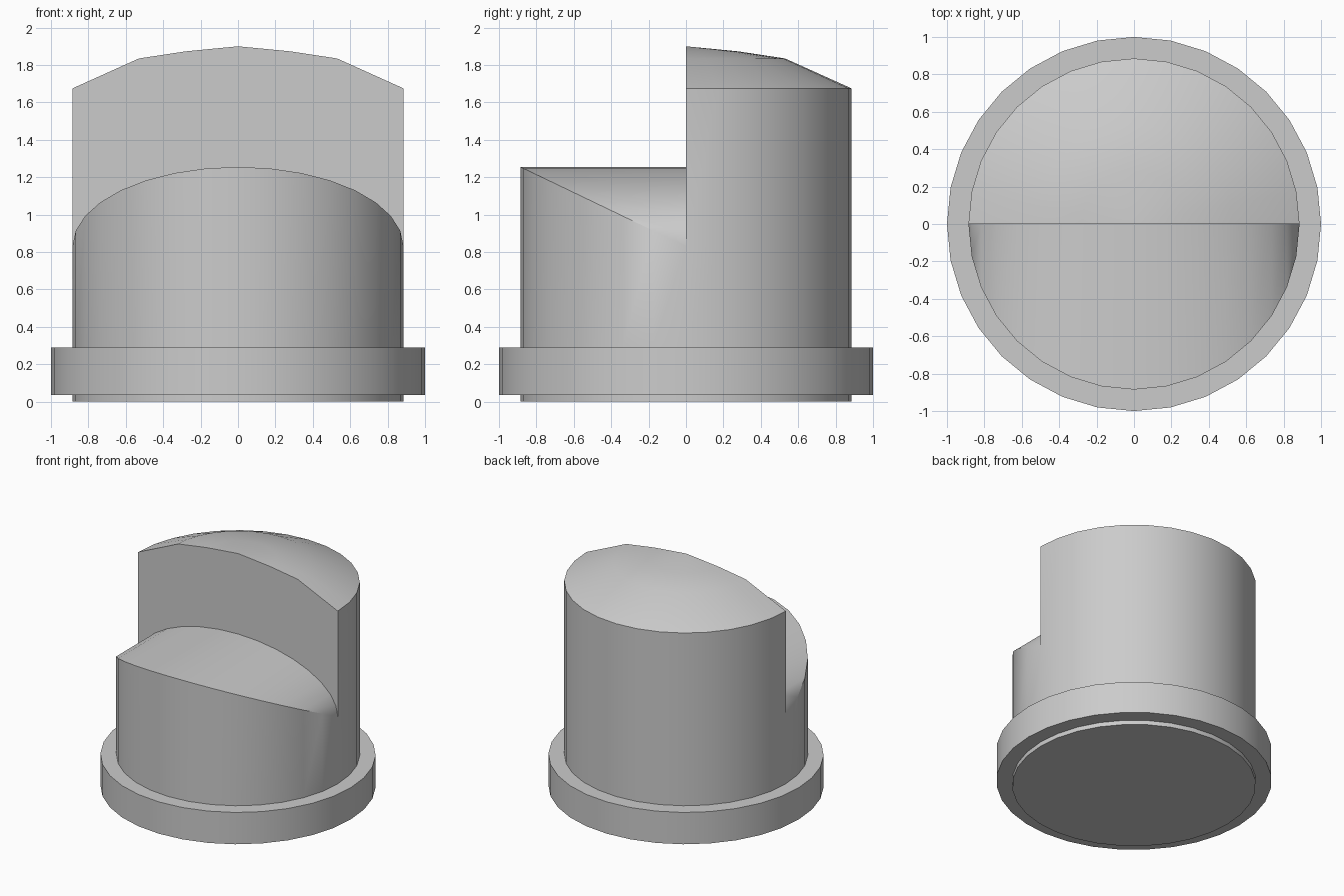
import bpy, bmesh
from math import sin, cos, sqrt, tau

if "Cube" in bpy.data.objects:
    bpy.data.objects.remove(bpy.data.objects["Cube"])

SEG = 32
R = 0.885            # body radius
RIM_TOP = 0.29       # top of the flange


def ring_point(i, r, z):
    a = tau * i / SEG
    return (r * cos(a), r * sin(a), z)


def add_face(bm, points):
    bm.faces.new([bm.verts.new(p) for p in points])


def lathe(bm, profile, first, last):
    """Sweep an (r, z) profile through segments first..last."""
    for i in range(first, last):
        for (r0, z0), (r1, z1) in zip(profile, profile[1:]):
            pts = [ring_point(i, r0, z0)]
            if r0 > 0:
                pts.append(ring_point(i + 1, r0, z0))
            if r1 > 0:
                pts.append(ring_point(i + 1, r1, z1))
            pts.append(ring_point(i, r1, z1))
            add_face(bm, pts)


def finish(bm, name):
    bmesh.ops.remove_doubles(bm, verts=bm.verts, dist=1e-4)
    mesh = bpy.data.meshes.new(name)
    bm.to_mesh(mesh)
    bm.free()
    obj = bpy.data.objects.new(name, mesh)
    bpy.context.collection.objects.link(obj)
    bpy.ops.object.select_all(action='DESELECT')
    obj.select_set(True)
    bpy.context.view_layer.objects.active = obj
    bpy.ops.object.shade_smooth_by_angle(angle=0.55)
    return obj


# Flanged base with closed underside
bm = bmesh.new()
add_face(bm, [ring_point(-i, R, 0) for i in range(SEG)])
lathe(bm, [(R, 0), (R, 0.035), (1, 0.035), (1, RIM_TOP), (R, RIM_TOP)], 0, SEG)
finish(bm, "flanged_base")

# Stepped body: domed back half, barrel-topped front half
bm = bmesh.new()
dome = [(R, 1.675), (0.53, 1.835), (0.28, 1.873), (0, 1.90)]
lathe(bm, [(R, RIM_TOP), (R, 0.83)] + dome, 0, SEG // 2)


def step_height(x):
    return 0.83 + 0.425 * sqrt(max(0, 1 - (x / R) ** 2))


step_edge = []
for i in range(SEG // 2, SEG):
    (x0, y0, _), (x1, y1, _) = ring_point(i, R, 0), ring_point(i + 1, R, 0)
    h0, h1 = step_height(x0), step_height(x1)
    # curved front wall and step top
    add_face(bm, [(x0, y0, RIM_TOP), (x1, y1, RIM_TOP), (x1, y1, h1), (x0, y0, h0)])
    top = [(x0, y0, h0), (x1, y1, h1), (x1, 0, h1), (x0, 0, h0)]
    if i == SEG // 2:
        top.pop(0)
    elif i == SEG - 1:
        top.pop(1)
    add_face(bm, top)
    step_edge.append((x0, 0, h0))
step_edge.append((R, 0, step_height(R)))

# Upright wall above the step
add_face(bm, step_edge + [(r, 0, z) for r, z in dome]
         + [(-r, 0, z) for r, z in reversed(dome[:-1])])
finish(bm, "stepped_body")
